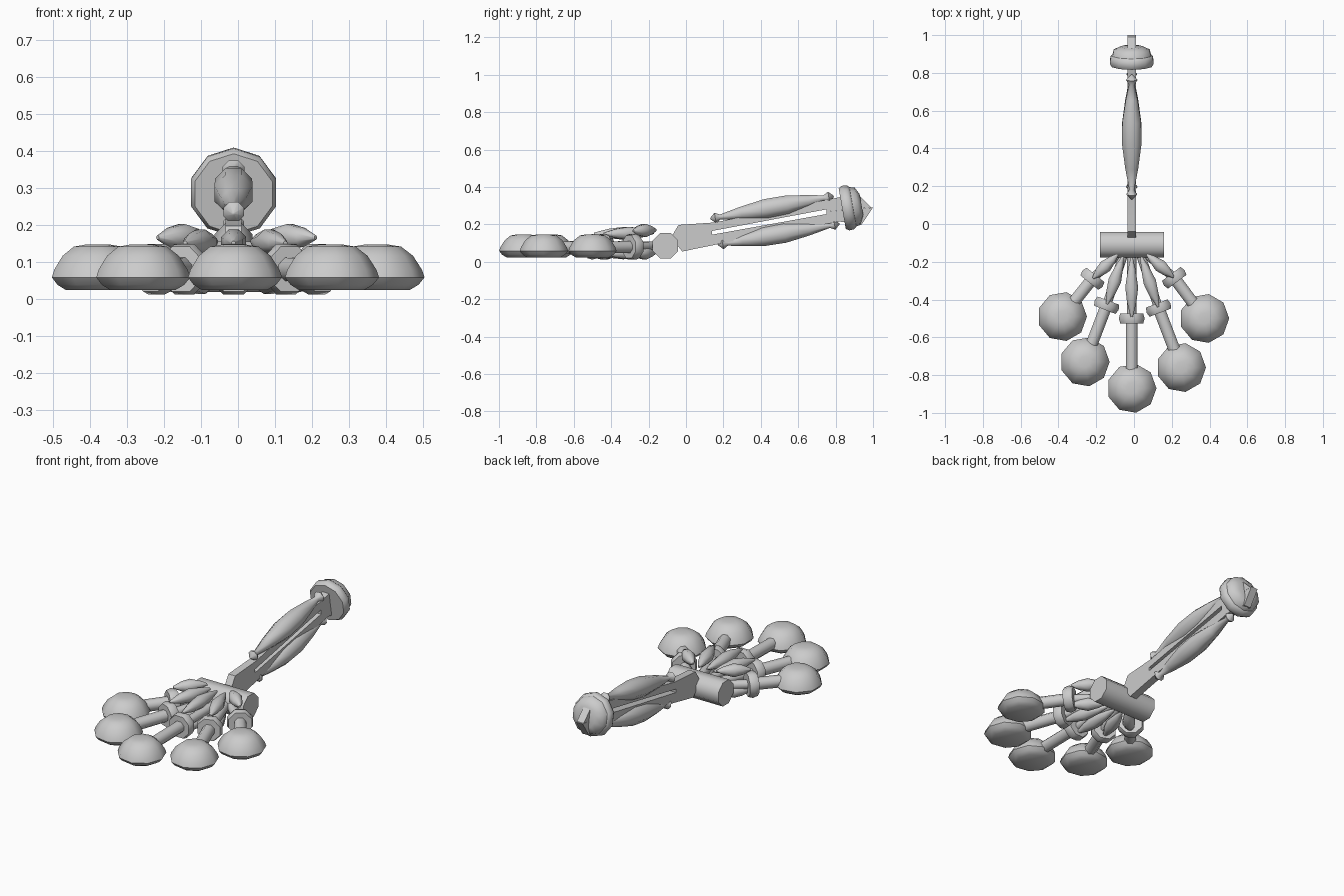
import bpy
import bmesh
import math
from mathutils import Vector

default_cube = bpy.data.objects.get("Cube")
if default_cube:
    bpy.data.objects.remove(default_cube, do_unlink=True)

# One plain grey for the whole model
GREY = (0.6, 0.6, 0.6, 1)
grey = bpy.data.materials.new("plain grey")
grey.use_nodes = True
grey.diffuse_color = GREY
grey.node_tree.nodes["Principled BSDF"].inputs["Base Color"].default_value = GREY

CENTRE_X = -0.012


def finish(name, bm, angle):
    """Turn a bmesh into a named, shaded object."""
    bmesh.ops.recalc_face_normals(bm, faces=bm.faces[:])
    mesh = bpy.data.meshes.new(name)
    bm.to_mesh(mesh)
    bm.free()
    mesh.materials.append(grey)
    obj = bpy.data.objects.new(name, mesh)
    bpy.context.collection.objects.link(obj)
    bpy.ops.object.select_all(action="DESELECT")
    obj.select_set(True)
    bpy.context.view_layer.objects.active = obj
    bpy.ops.object.shade_smooth_by_angle(angle=math.radians(angle))
    return obj


def lathe(name, start, end, profile, sides=8, angle=50):
    """Spin (fraction, radius) pairs around the line from start to end."""
    start, end = Vector(start), Vector(end)
    axis = end - start
    turn = axis.to_track_quat("Z", "Y")
    bm = bmesh.new()
    rings = []
    for fraction, radius in profile:
        middle = start + axis * fraction
        ring = []
        for i in range(sides):
            a = math.tau * (i + 0.5) / sides
            offset = turn @ Vector((math.cos(a), math.sin(a), 0))
            ring.append(bm.verts.new(middle + offset * radius))
        rings.append(ring)
    for lower, upper in zip(rings, rings[1:]):
        for i in range(sides):
            j = (i + 1) % sides
            bm.faces.new((lower[i], lower[j], upper[j], upper[i]))
    bm.faces.new(rings[0])
    bm.faces.new(rings[-1])
    return finish(name, bm, angle)


def plate(name, outline, half_width):
    """Extrude a side outline of (y, z) points across the width."""
    bm = bmesh.new()
    verts = [bm.verts.new((CENTRE_X - half_width, y, z)) for y, z in outline]
    face = bm.faces.new(verts)
    extruded = bmesh.ops.extrude_face_region(bm, geom=[face])["geom"]
    moved = [item for item in extruded if isinstance(item, bmesh.types.BMVert)]
    bmesh.ops.translate(bm, verts=moved, vec=(half_width * 2, 0, 0))
    return finish(name, bm, 30)


def rod(name, start, end, radius, sides=8):
    return lathe(name, start, end, [(0, radius), (1, radius)], sides)


# Shank plate in two halves around the long slot
plate("shank_upper_bar", [
    (-0.08, 0.13), (-0.04, 0.197), (0.15, 0.21), (0.82, 0.345), (0.91, 0.37),
    (0.99, 0.29), (0.75, 0.268), (0.75, 0.28), (0.14, 0.165), (0.14, 0.155)], 0.022)
plate("shank_lower_bar", [
    (-0.08, 0.13), (0.14, 0.155), (0.14, 0.145), (0.75, 0.255), (0.75, 0.268),
    (1, 0.29), (0.94, 0.2), (0.82, 0.215), (0.2, 0.1), (-0.02, 0.055)], 0.022)

# Long muscles above and below the slot, with a knob at each end
MUSCLE = [(0, 0.004), (0.04, 0.03), (0.08, 0.014), (0.25, 0.037), (0.45, 0.056),
          (0.62, 0.054), (0.8, 0.034), (0.92, 0.016), (0.96, 0.032), (1, 0.004)]
lathe("upper_shank_muscle", (CENTRE_X, 0.13, 0.23), (CENTRE_X, 0.79, 0.35), MUSCLE)
lower_profile = [(1 - fraction, radius) for fraction, radius in reversed(MUSCLE)]
lathe("lower_shank_muscle", (CENTRE_X, 0.17, 0.092), (CENTRE_X, 0.82, 0.203), lower_profile)

# Knee disc, tilted to follow the shank, with a smaller stepped band behind
knee = Vector((CENTRE_X, 0.86, 0.288))
along = Vector((0, math.cos(math.radians(10)), math.sin(math.radians(10))))
lathe("knee_disc", knee - along * 0.025, knee + along * 0.035,
      [(0, 0.08), (0, 0.11), (0.3, 0.121), (0.75, 0.119), (1, 0.105)], 10)
lathe("knee_back_band", knee + along * 0.03, knee + along * 0.08,
      [(0, 0.108), (0.6, 0.1), (1, 0.06)], 10)

# Ankle barrel
rod("ankle_barrel", (-0.18, -0.11, 0.086), (0.16, -0.11, 0.086), 0.074)

# Toes: pad centre and collar centre, from right to left
TOES = [((-0.38, -0.49), (-0.22, -0.29)),
        ((-0.26, -0.73), (-0.145, -0.43)),
        ((-0.012, -0.87), (-0.012, -0.5)),
        ((0.25, -0.76), (0.13, -0.445)),
        ((0.373, -0.5), (0.213, -0.285))]
TOE_MUSCLE = [(0, 0.006), (0.2, 0.022), (0.5, 0.037), (0.75, 0.027), (1, 0.006)]

for number, (pad, collar) in enumerate(TOES, 1):
    pad_low = Vector((pad[0], pad[1], 0.023))
    pad_high = Vector((pad[0], pad[1], 0.147))
    ring = Vector((collar[0], collar[1], 0.08))
    root = Vector((CENTRE_X + (collar[0] - CENTRE_X) * 0.3, -0.15, 0.085))
    direction = (Vector((pad[0], pad[1], 0.08)) - ring).normalized()

    # Flattened round pad
    lathe(f"toe_pad_{number}", pad_low, pad_high,
          [(0, 0.09), (0.12, 0.115), (0.28, 0.131), (0.45, 0.124),
           (0.75, 0.1), (0.95, 0.068), (1, 0.03)], 9)

    # Bone and collar
    rod(f"toe_bone_{number}", ring, (pad[0], pad[1], 0.075), 0.034)
    rod(f"toe_root_{number}", root, ring, 0.026)
    lathe(f"toe_collar_{number}", ring - direction * 0.026, ring + direction * 0.026,
          [(0, 0.045), (0, 0.066), (0.5, 0.074), (1, 0.066), (1, 0.045)])

    # Tendon muscles over and under the root
    over, under = Vector((0, 0, 0.06)), Vector((0, 0, -0.035))
    near = root.lerp(ring, 0.08)
    far = root.lerp(ring, 0.98)
    bulge = Vector((0, 0, 0.025 if number in (1, 5) else 0.01))
    lathe(f"upper_toe_muscle_{number}", near + over + bulge, far + over + bulge, TOE_MUSCLE)
    lathe(f"lower_toe_muscle_{number}", near + under, far + under, TOE_MUSCLE)
